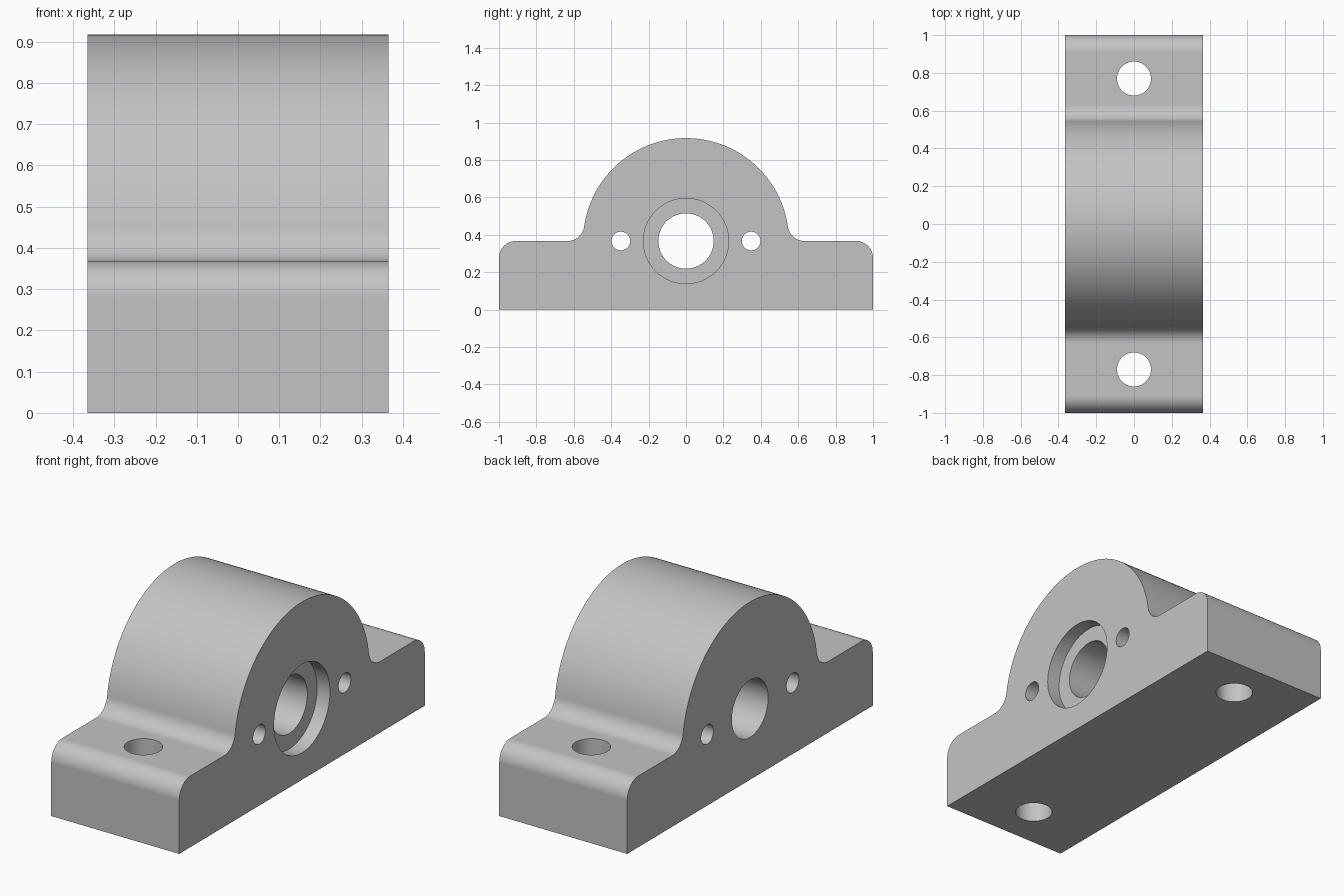
import bpy
import bmesh
from math import pi, sqrt, sin, cos, atan2
from mathutils import Matrix, Vector

cube = bpy.data.objects.get("Cube")
if cube:
    bpy.data.objects.remove(cube, do_unlink=True)

HALF_WIDTH = 0.365      # half size along x
AXIS_Z = 0.367          # bore height, also the top of the feet
DOME_R = 0.55
FILLET = 0.09

grey = bpy.data.materials.new("cast grey")
grey.use_nodes = True
colour = (0.55, 0.55, 0.55, 1)
grey.diffuse_color = colour
grey.node_tree.nodes["Principled BSDF"].inputs["Base Color"].default_value = colour


def arc(cy, cz, r, start, end, steps):
    """Points of an arc in the y-z plane."""
    angles = [start + (end - start) * i / steps for i in range(steps + 1)]
    return [(cy + r * cos(a), cz + r * sin(a)) for a in angles]


def new_object(name, bm):
    bmesh.ops.recalc_face_normals(bm, faces=bm.faces)
    mesh = bpy.data.meshes.new(name)
    bm.to_mesh(mesh)
    bm.free()
    mesh.materials.append(grey)
    obj = bpy.data.objects.new(name, mesh)
    bpy.context.collection.objects.link(obj)
    return obj


# Half of the side profile: foot, rounded corner, concave fillet, dome
root_y = sqrt((DOME_R + FILLET) ** 2 - FILLET ** 2)
tangent = atan2(FILLET, root_y)
half = [(1, 0)]
half += arc(1 - FILLET, AXIS_Z - FILLET, FILLET, 0, pi / 2, 12)
half += arc(root_y, AXIS_Z + FILLET, FILLET, -pi / 2, -pi + tangent, 12)
half += arc(0, AXIS_Z, DOME_R, tangent, pi / 2, 36)[1:]
profile = half + [(-y, z) for y, z in reversed(half[:-1])]

# Housing body, extruded across the width
bm = bmesh.new()
face = bm.faces.new([bm.verts.new((-HALF_WIDTH, y, z)) for y, z in profile])
result = bmesh.ops.extrude_face_region(bm, geom=[face])
moved = [v for v in result["geom"] if isinstance(v, bmesh.types.BMVert)]
bmesh.ops.translate(bm, verts=moved, vec=(2 * HALF_WIDTH, 0, 0))
housing = new_object("bearing_housing", bm)


def drill(name, centre, radius, length, axis):
    """Cut a round hole through the housing along the given axis."""
    turn = Vector((0, 0, 1)).rotation_difference(Vector(axis)).to_matrix().to_4x4()
    bm = bmesh.new()
    bmesh.ops.create_cone(bm, cap_ends=True, segments=64, radius1=radius,
                          radius2=radius, depth=length,
                          matrix=Matrix.Translation(centre) @ turn)
    cutter = new_object(name, bm)
    bpy.context.view_layer.objects.active = housing
    mod = housing.modifiers.new(name, 'BOOLEAN')
    mod.operation = 'DIFFERENCE'
    mod.solver = 'EXACT'
    mod.object = cutter
    bpy.ops.object.modifier_apply(modifier=mod.name)
    bpy.data.objects.remove(cutter, do_unlink=True)


# Shaft bore and the shallow counterbore on the left (+x) face
drill("shaft_bore", (0, 0, AXIS_Z), 0.148, 1, (1, 0, 0))
drill("counterbore", (HALF_WIDTH, 0, AXIS_Z), 0.228, 2 * 0.073, (1, 0, 0))

# Screw holes beside the bore and mounting holes in the feet
for side in (-1, 1):
    drill("screw_hole", (0, side * 0.348, AXIS_Z), 0.05, 1, (1, 0, 0))
    drill("mounting_hole", (0, side * 0.77, AXIS_Z / 2), 0.09, 1, (0, 0, 1))

# Smooth curves, crisp edges, flat faces kept flat
bpy.ops.object.select_all(action='DESELECT')
housing.select_set(True)
bpy.context.view_layer.objects.active = housing
bpy.ops.object.shade_smooth_by_angle(angle=pi / 6)
weighted = housing.modifiers.new("flat_face_normals", 'WEIGHTED_NORMAL')
weighted.keep_sharp = True
